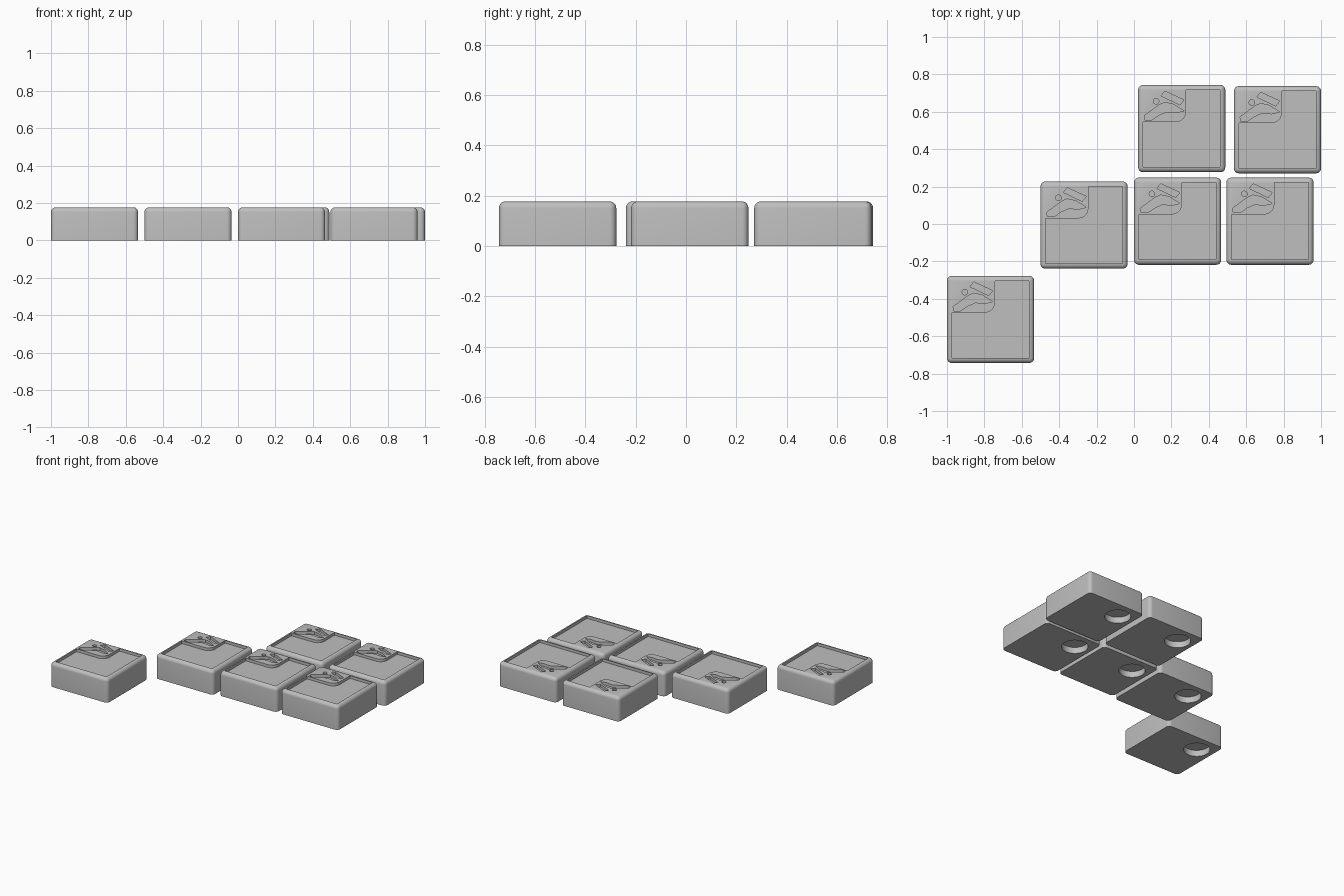
import bpy, bmesh, math

if "Cube" in bpy.data.objects:
    bpy.data.objects.remove(bpy.data.objects["Cube"])

SIZE, HEIGHT, ROUND = 0.466, 0.177, 0.026
RECESS = 0.02
CENTRES = [(-0.767, -0.51), (-0.267, -0.006), (0.233, 0.015),
           (0.727, 0.015), (0.255, 0.51), (0.767, 0.504)]

grey = bpy.data.materials.new("light grey")
grey.diffuse_color = (0.52, 0.52, 0.52, 1)
grey.use_nodes = True
grey.node_tree.nodes["Principled BSDF"].inputs["Base Color"].default_value = grey.diffuse_color


def add_object(name, bm):
    bmesh.ops.recalc_face_normals(bm, faces=bm.faces)
    mesh = bpy.data.meshes.new(name)
    bm.to_mesh(mesh)
    bm.free()
    mesh.materials.append(grey)
    obj = bpy.data.objects.new(name, mesh)
    bpy.context.collection.objects.link(obj)
    return obj


def prism(name, outline, z0, z1):
    bm = bmesh.new()
    face = bm.faces.new([bm.verts.new((x, y, z0)) for x, y in outline])
    new = bmesh.ops.extrude_face_region(bm, geom=[face])["geom"]
    bmesh.ops.translate(bm, vec=(0, 0, z1 - z0),
                        verts=[v for v in new if isinstance(v, bmesh.types.BMVert)])
    return add_object(name, bm)


def arc(cx, cy, r, start, end, n):
    return [(cx + r * math.cos(math.radians(start + (end - start) * i / n)),
             cy + r * math.sin(math.radians(start + (end - start) * i / n)))
            for i in range(n + 1)]


def circle(cx, cy, r, n):
    return arc(cx, cy, r, 0, 360, n)[:-1]


# Tile block: rounded on the sides and top, flat underneath
h = SIZE / 2
block = prism("tile", [(-h, -h), (h, -h), (h, h), (-h, h)], 0, HEIGHT)
bm = bmesh.new()
bm.from_mesh(block.data)
edges = [e for e in bm.edges if any(v.co.z > 0.01 for v in e.verts)]
bmesh.ops.bevel(bm, geom=edges, offset=ROUND, segments=5, profile=0.5, affect='EDGES')
bm.to_mesh(block.data)
bm.free()

# Cutters: sunken panel around a raised corner, relief grooves, socket below
w = 0.206
panel = [(-w, -w), (w, -w), (w, w), (0.023, w)] \
    + arc(-0.03, 0.089, 0.053, 0, -90, 6) + [(-w, 0.036)]
wave = [(-0.2, 0.068), (-0.12, 0.127), (-0.09, 0.14), (-0.045, 0.13), (0.012, 0.095),
        (-0.03, 0.085), (-0.08, 0.09), (-0.12, 0.073), (-0.16, 0.046), (-0.196, 0.046)]
bar = [(-0.11, 0.175), (-0.09, 0.2), (0.012, 0.153), (-0.01, 0.127)]
low, high = HEIGHT - RECESS, HEIGHT + 0.05
cutters = [prism("panel_cutter", panel, low, high),
           prism("wave_cutter", wave, low, high),
           prism("bar_cutter", bar, low, high),
           prism("dot_cutter", circle(-0.137, 0.146, 0.015, 16), low, high),
           prism("socket_cutter", circle(-0.115, 0.105, 0.087, 40), -0.05, 0.045)]
for c in cutters:
    c.hide_render = True
    mod = block.modifiers.new(c.name, 'BOOLEAN')
    mod.operation, mod.solver, mod.object = 'DIFFERENCE', 'EXACT', c

bpy.context.view_layer.update()
tile_mesh = bpy.data.meshes.new_from_object(
    block.evaluated_get(bpy.context.evaluated_depsgraph_get()))
tile_mesh.name = "tile"
for o in cutters + [block]:
    bpy.data.objects.remove(o)

# Six identical tiles laid out in steps
tiles = []
for i, (x, y) in enumerate(CENTRES):
    tile = bpy.data.objects.new(f"tile_{i + 1}", tile_mesh)
    tile.location = (x, y, 0)
    bpy.context.collection.objects.link(tile)
    tiles.append(tile)

bpy.ops.object.select_all(action='DESELECT')
tiles[0].select_set(True)
bpy.context.view_layer.objects.active = tiles[0]
bpy.ops.object.shade_smooth_by_angle(angle=math.radians(30))
